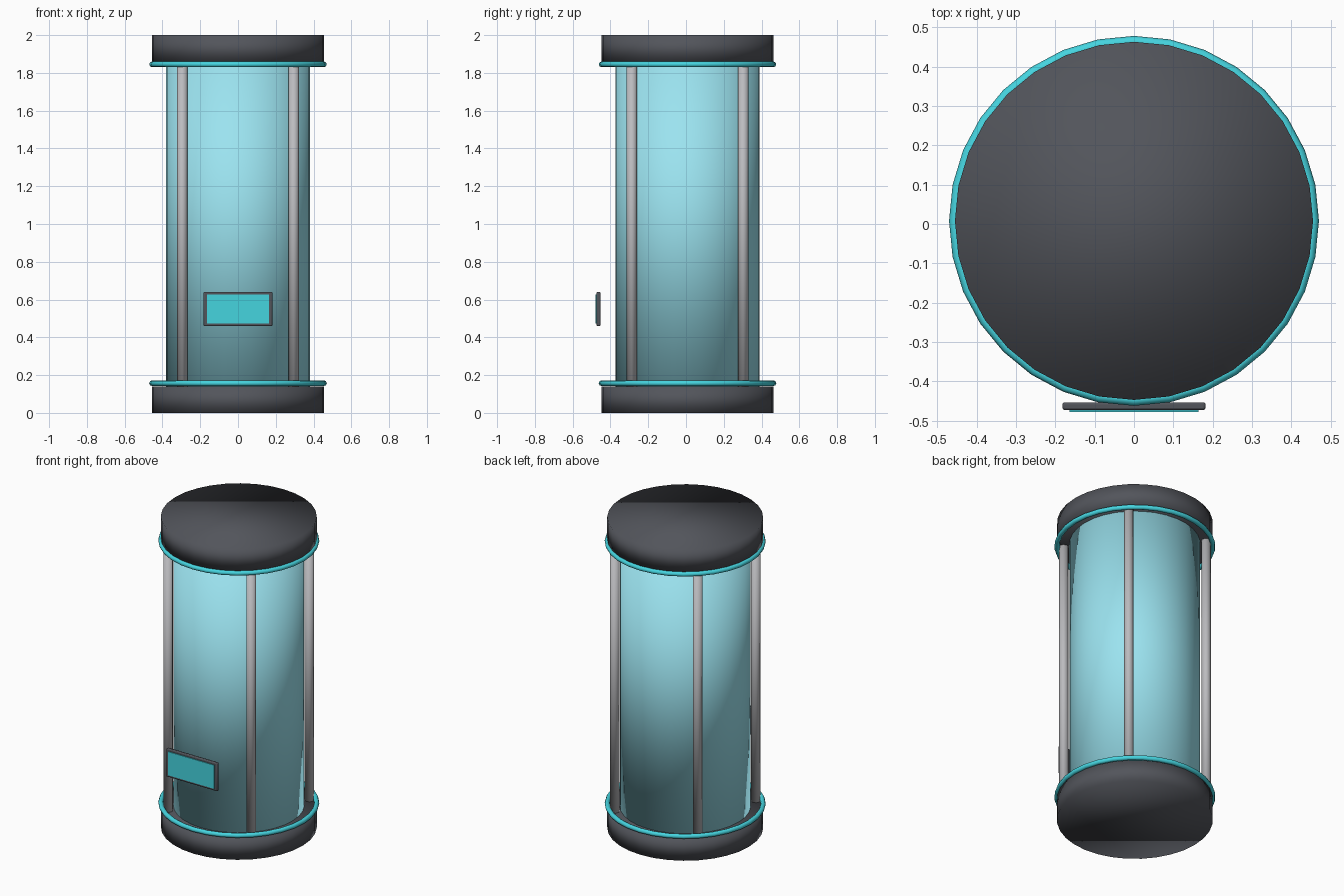
import bpy
from math import radians

if "Cube" in bpy.data.objects:
    bpy.data.objects.remove(bpy.data.objects["Cube"])

CY = 0.008  # the tube sits slightly back so tube plus panel is centred


def material(name, rgb):
    m = bpy.data.materials.new(name)
    m.diffuse_color = (*rgb, 1)
    m.use_nodes = True
    m.node_tree.nodes["Principled BSDF"].inputs["Base Color"].default_value = m.diffuse_color
    return m


dark = material("dark_metal", (0.085, 0.09, 0.105))
glass = material("glass", (0.33, 0.77, 0.87))
cyan = material("cyan_glow", (0.06, 0.66, 0.74))
steel = material("steel", (0.5, 0.5, 0.52))


def finish(name, mat, smooth=True):
    o = bpy.context.object
    o.name = name
    o.data.materials.append(mat)
    if smooth:
        bpy.ops.object.shade_smooth()
    return o


def cylinder(name, r, z0, z1, mat, x=0, y=0, sides=32):
    bpy.ops.mesh.primitive_cylinder_add(vertices=sides, radius=r, depth=z1 - z0,
                                        location=(x, y + CY, (z0 + z1) / 2))
    return finish(name, mat)


def box(name, size, loc, mat):
    bpy.ops.mesh.primitive_cube_add(size=1, location=loc)
    bpy.context.object.scale = size
    bpy.ops.object.transform_apply(location=False, rotation=False, scale=True)
    return finish(name, mat, False)


# End caps and glass tube
cylinder("base", 0.455, 0, 0.14, dark)
cylinder("top_cap", 0.455, 1.86, 2.0, dark)
cylinder("glass_tube", 0.382, 0.14, 1.86, glass)

# Glowing rings
for name, z in (("lower_ring", 0.157), ("upper_ring", 1.845)):
    bpy.ops.mesh.primitive_torus_add(major_segments=32, minor_segments=8, major_radius=0.455,
                                     minor_radius=0.015, location=(0, CY, z))
    finish(name, cyan)

# Four support rods
for sx in (-1, 1):
    for sy in (-1, 1):
        name = ("front" if sy < 0 else "back") + ("_left" if sx < 0 else "_right") + "_rod"
        cylinder(name, 0.028, 0.14, 1.86, steel, 0.295 * sx, 0.295 * sy, 8)

# Control panel with screen
frame = box("panel_frame", (0.364, 0.02, 0.182), (0, -0.463, 0.55), dark)
bev = frame.modifiers.new("bevel", "BEVEL")
bev.width = 0.006
bev.segments = 2
bpy.ops.object.shade_smooth_by_angle(angle=radians(40))
box("panel_screen", (0.328, 0.01, 0.152), (0, -0.473, 0.55), cyan)
